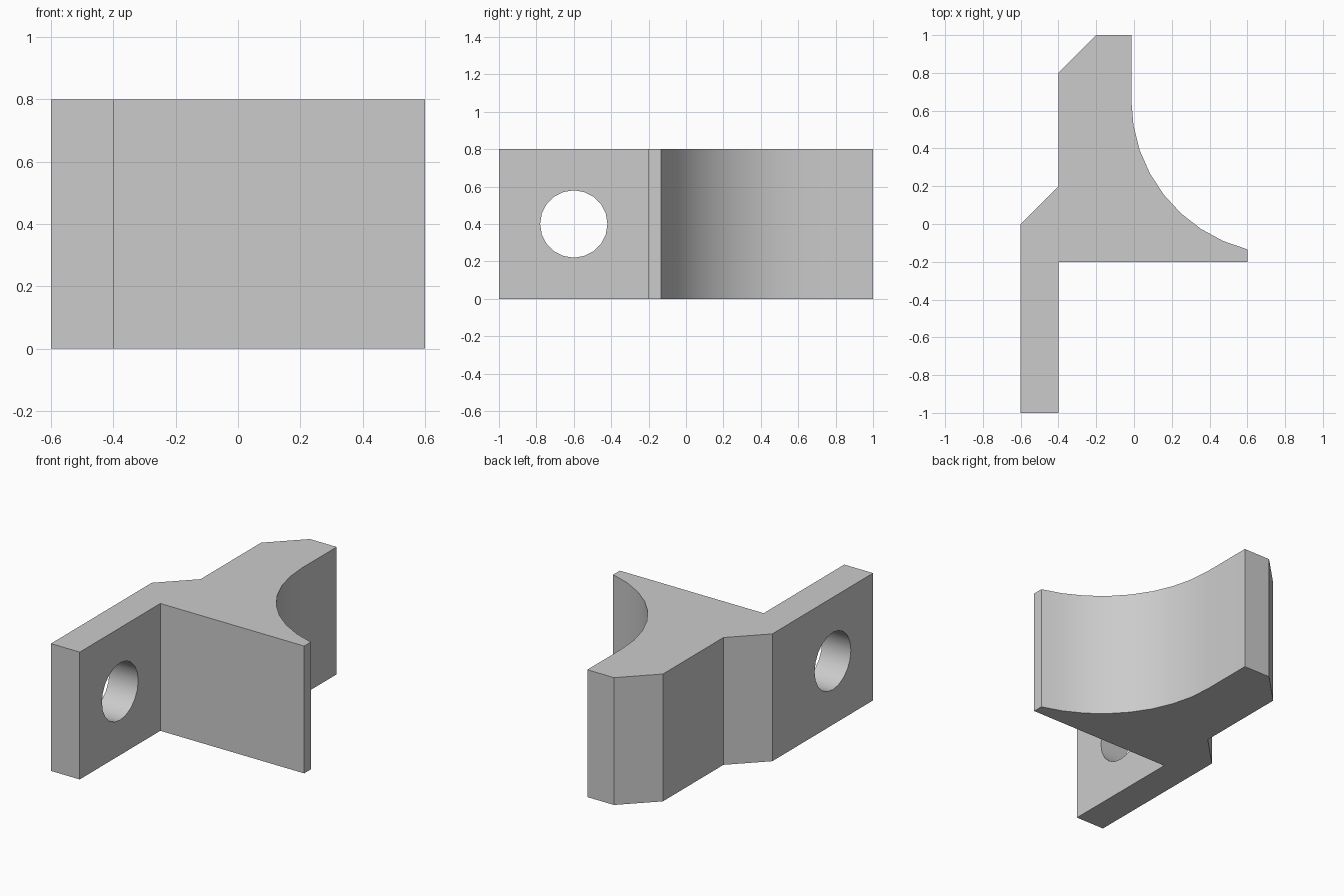
import bpy, bmesh
from math import cos, sin, radians, pi

cube = bpy.data.objects.get("Cube")
if cube:
    bpy.data.objects.remove(cube, do_unlink=True)

HEIGHT = 0.8

grey = bpy.data.materials.new("light grey")
grey.use_nodes = True
grey.diffuse_color = (0.6, 0.6, 0.6, 1)
grey.node_tree.nodes["Principled BSDF"].inputs["Base Color"].default_value = (0.6, 0.6, 0.6, 1)


def new_object(name, bm):
    mesh = bpy.data.meshes.new(name)
    bmesh.ops.recalc_face_normals(bm, faces=bm.faces)
    bm.to_mesh(mesh)
    bm.free()
    mesh.materials.append(grey)
    obj = bpy.data.objects.new(name, mesh)
    bpy.context.collection.objects.link(obj)
    return obj


# Bracket outline seen from above, with the concave cradle as an arc
cx, cy, r = 0.8, 0.655, 0.814
arc = [(cx - r * cos(radians(a)), cy - r * sin(radians(a)))
       for a in [75.8 * i / 8 for i in range(8, -1, -1)]]
arc[0] = (0.6, arc[0][1])
outline = [(-0.6, -1), (-0.4, -1), (-0.4, -0.2), (0.6, -0.2), *arc,
           (-0.014, 1), (-0.2, 1), (-0.4, 0.8), (-0.4, 0.2), (-0.6, 0)]

bm = bmesh.new()
base = bm.faces.new([bm.verts.new((x, y, 0)) for x, y in outline])
top = bmesh.ops.extrude_face_region(bm, geom=[base])["geom"]
bmesh.ops.translate(bm, vec=(0, 0, HEIGHT),
                    verts=[v for v in top if isinstance(v, bmesh.types.BMVert)])
bracket = new_object("cradle_bracket", bm)

# Bolt hole through the mounting tab
bm = bmesh.new()
bmesh.ops.create_cone(bm, cap_ends=True, segments=20, radius1=0.18, radius2=0.18, depth=0.6)
cutter = new_object("bolt_hole_cutter", bm)
cutter.rotation_euler = (0, pi / 2, 0)
cutter.location = (-0.5, -0.6, HEIGHT / 2)
cutter.hide_render = True

cut = bracket.modifiers.new("bolt hole", "BOOLEAN")
cut.operation = "DIFFERENCE"
cut.solver = "EXACT"
cut.object = cutter

# Apply the cut, then smooth the curved walls only
bpy.ops.object.select_all(action="DESELECT")
bpy.context.view_layer.objects.active = bracket
bracket.select_set(True)
bpy.ops.object.modifier_apply(modifier=cut.name)
bpy.data.objects.remove(cutter, do_unlink=True)
bpy.ops.object.shade_smooth_by_angle(angle=radians(30))
